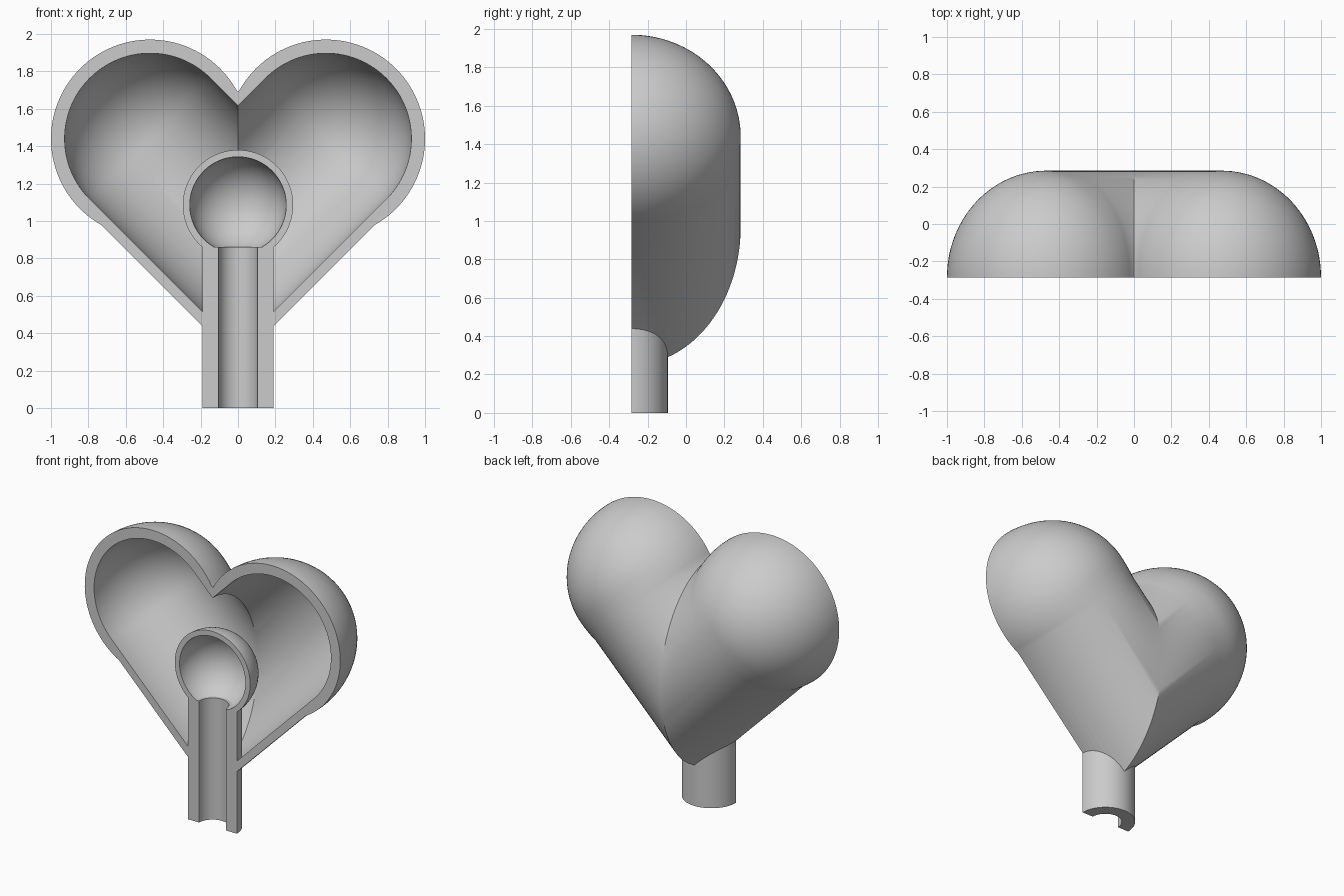
import bpy, bmesh, math
from mathutils import Vector

CUT_Y = -0.285          # plane of the open front
STEPS = 48              # segments of each half turn

cube = bpy.data.objects.get("Cube")
if cube:
    bpy.data.objects.remove(cube, do_unlink=True)

grey = bpy.data.materials.new("light_grey")
grey.use_nodes = True
colour = (0.6, 0.6, 0.6, 1)
grey.diffuse_color = colour
grey.node_tree.nodes["Principled BSDF"].inputs["Base Color"].default_value = colour


def finish(bm, name):
    bmesh.ops.remove_doubles(bm, verts=bm.verts, dist=0.0002)
    bmesh.ops.recalc_face_normals(bm, faces=bm.faces)
    mesh = bpy.data.meshes.new(name)
    bm.to_mesh(mesh)
    bm.free()
    mesh.materials.append(grey)
    obj = bpy.data.objects.new(name, mesh)
    bpy.context.collection.objects.link(obj)
    return obj


def smooth(obj):
    bpy.ops.object.select_all(action='DESELECT')
    obj.select_set(True)
    bpy.context.view_layer.objects.active = obj
    bpy.ops.object.shade_smooth_by_angle(angle=math.radians(30))


def skin(bm, rows):
    for a, b in zip(rows, rows[1:]):
        for i in range(len(a) - 1):
            bm.faces.new((a[i], a[i + 1], b[i + 1], b[i]))


# Hollow heart: one slanted, round-ended lobe, cut at x = 0 and mirrored
centre = Vector((0.47, CUT_Y, 1.44))
along = Vector((1, 0, 1)).normalized()
across = Vector((1, 0, -1)).normalized()
START = math.asin(-0.144 / 0.53)


def lobe_rows(bm, radius, depth, bulge):
    rings = [(-1.4, radius * (math.cos(START) if bulge else 1), depth)]
    for i in range(33):
        a = START + (math.pi / 2 - START) * i / 32
        c = math.cos(a)
        width = c if a > 0 or bulge else 1
        rings.append((radius * math.sin(a), radius * width, depth * (c if a > 0 else 1)))
    rows = []
    for s, rv, ry in rings:
        row = []
        for k in range(STEPS + 1):
            t = math.pi * k / STEPS
            p = centre + along * s + across * rv * math.cos(t)
            p.y += ry * math.sin(t)
            row.append(bm.verts.new(p))
        rows.append(row)
    skin(bm, rows)
    return rows


bm = bmesh.new()
outer = lobe_rows(bm, 0.53, 0.57, True)
inner = lobe_rows(bm, 0.457, 0.505, False)
for end in (0, -1):     # flat rim on the cut plane
    skin(bm, [[o[end], i[end]] for o, i in zip(outer, inner)])
bmesh.ops.remove_doubles(bm, verts=bm.verts, dist=0.0002)
bmesh.ops.bisect_plane(bm, geom=bm.verts[:] + bm.edges[:] + bm.faces[:], dist=0.0001,
                       plane_co=(0, 0, 0), plane_no=(1, 0, 0), clear_inner=True)
half = bm.verts[:] + bm.edges[:] + bm.faces[:]
bmesh.ops.mirror(bm, geom=half, axis='X', merge_dist=0.0005)
heart = finish(bm, "heart_shell")

# Opening in the heart for the stem
bpy.ops.mesh.primitive_cylinder_add(vertices=96, radius=0.188, depth=0.8,
                                    location=(0, CUT_Y, 0.3))
cutter = bpy.context.object
cutter.name = "stem_opening_cutter"
cutter.hide_render = True
cutter.hide_set(True)
mod = heart.modifiers.new("stem_opening", 'BOOLEAN')
mod.operation = 'DIFFERENCE'
mod.solver = 'EXACT'
mod.object = cutter
bpy.context.view_layer.objects.active = heart
bpy.ops.object.modifier_apply(modifier=mod.name)
bpy.data.objects.remove(cutter, do_unlink=True)
smooth(heart)


# Hollow stem and round bulb: one profile turned by half a circle
def arc(radius, first, last, n=28):
    for i in range(n + 1):
        a = first + (last - first) * i / n
        yield radius * math.cos(a), 1.085 + radius * math.sin(a)


top = math.pi / 2
profile = [(0.105, 0), (0.19, 0)]
profile += arc(0.295, -math.acos(0.19 / 0.295), top)
profile += arc(0.258, top, -math.asin(0.225 / 0.258))
profile += [(0.105, 0.86)]

bm = bmesh.new()
rows = []
for k in range(STEPS + 1):
    t = math.pi * k / STEPS
    rows.append([bm.verts.new((r * math.cos(t), CUT_Y + r * math.sin(t), z))
                 for r, z in profile + profile[:1]])
skin(bm, rows)
for row in (rows[0], rows[-1]):     # flat cut faces
    bm.faces.new(row[:-1])
smooth(finish(bm, "stem_and_bulb"))
